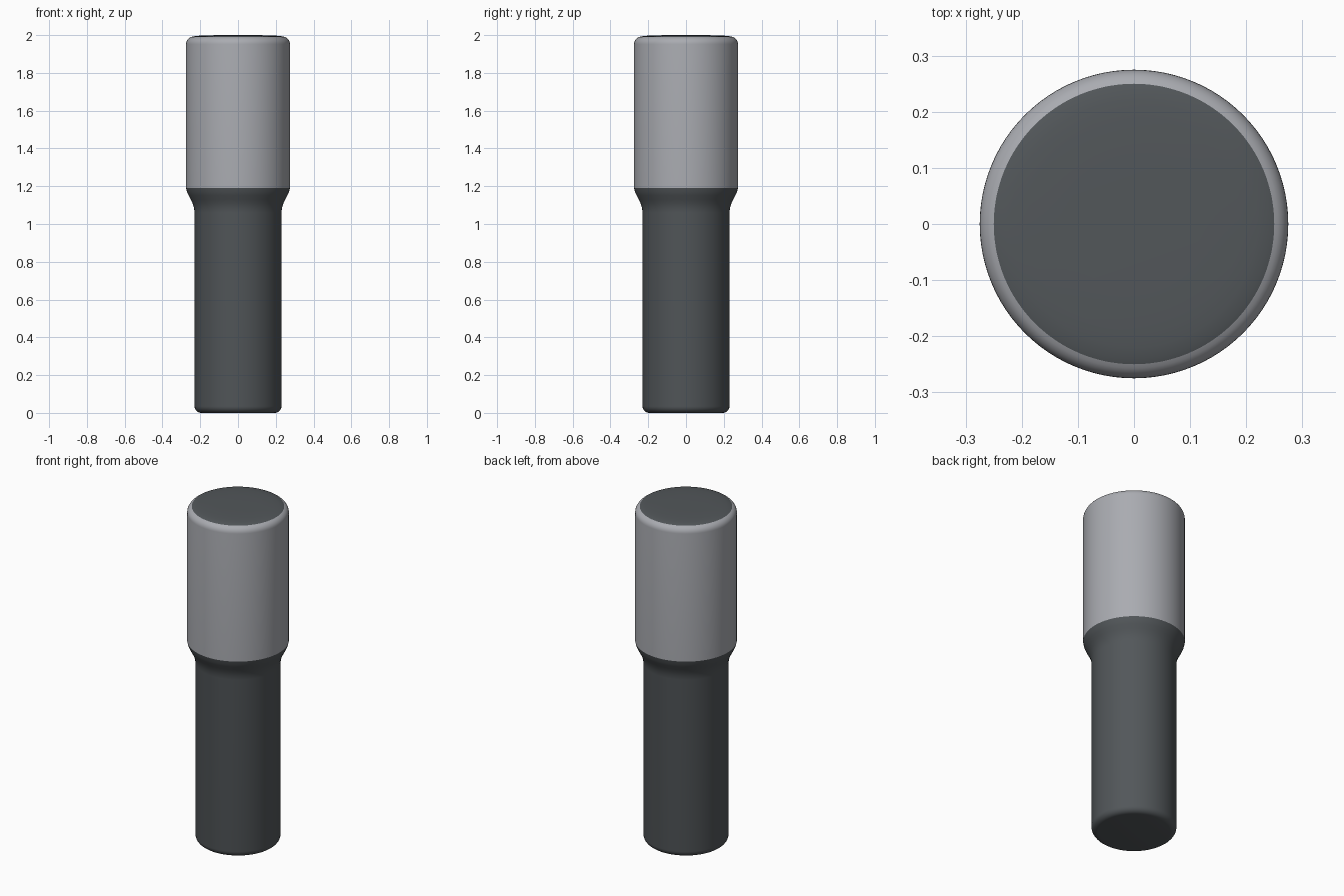
import bpy, bmesh, math

if "Cube" in bpy.data.objects:
    bpy.data.objects.remove(bpy.data.objects["Cube"])

SEGMENTS = 96


def material(name, rgb):
    m = bpy.data.materials.new(name)
    m.diffuse_color = (*rgb, 1.0)
    m.use_nodes = True
    m.node_tree.nodes["Principled BSDF"].inputs["Base Color"].default_value = m.diffuse_color
    return m


def arc(cr, cz, rad, a0, a1, n=6):
    """Points of a rounded corner, as (radius, height)."""
    angles = [math.radians(a0 + (a1 - a0) * i / n) for i in range(n + 1)]
    return [(cr + rad * math.cos(a), cz + rad * math.sin(a)) for a in angles]


def lathe(name, profile, mat):
    """Spin a profile of (radius, height) points around the z axis."""
    bm = bmesh.new()
    rings = []
    for r, z in profile:
        if r < 1e-6:
            rings.append([bm.verts.new((0, 0, z))] * SEGMENTS)
        else:
            rings.append([bm.verts.new((r * math.cos(t), r * math.sin(t), z))
                          for t in (2 * math.pi * i / SEGMENTS for i in range(SEGMENTS))])
    for low, high in zip(rings, rings[1:]):
        for i in range(SEGMENTS):
            j = (i + 1) % SEGMENTS
            corners = dict.fromkeys((low[i], low[j], high[j], high[i]))
            bm.faces.new(list(corners))
    mesh = bpy.data.meshes.new(name)
    bm.to_mesh(mesh)
    bm.free()
    mesh.materials.append(mat)
    obj = bpy.data.objects.new(name, mesh)
    bpy.context.collection.objects.link(obj)
    bpy.context.view_layer.objects.active = obj
    obj.select_set(True)
    bpy.ops.object.shade_smooth_by_angle(angle=math.radians(40))
    obj.select_set(False)
    return obj


dark = material("dark grey", (0.085, 0.095, 0.102))
light = material("light grey", (0.40, 0.41, 0.44))

# Lower grip: flat base, rounded foot, straight tube, flared neck
neck = [(0.23, 1.06), (0.233, 1.085), (0.24, 1.108), (0.25, 1.13),
        (0.262, 1.152), (0.27, 1.17), (0.275, 1.19)]
lathe("lower_grip", [(0, 0)] + arc(0.195, 0.035, 0.035, -90, 0) + neck, dark)

# Upper sleeve: straight tube with a rounded shoulder
shoulder = arc(0.235, 1.952, 0.04, 0, 68)
lathe("upper_sleeve", [(0.275, 1.19)] + shoulder, light)

# Slightly domed end cap
lathe("end_cap", [shoulder[-1], (0.24, 1.9925), (0.22, 1.9955), (0.19, 1.998),
                  (0.12, 1.9995), (0, 2.0)], dark)
